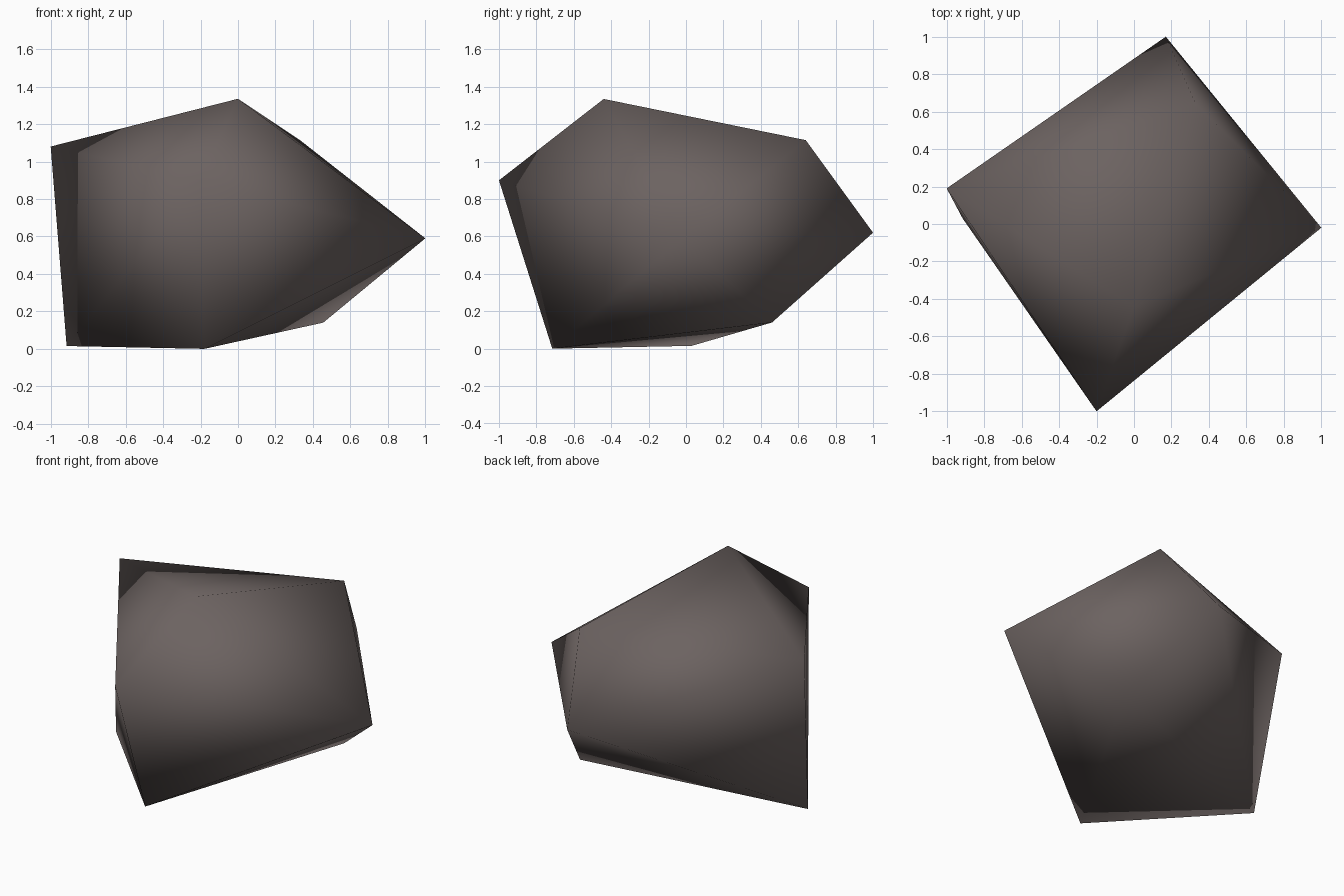
import bpy, bmesh

if "Cube" in bpy.data.objects:
    bpy.data.objects.remove(bpy.data.objects["Cube"])

# Corner points of the boulder, wrapped in a convex hull
corners = [
    (0.00, -0.44, 1.335),   # peak
    (0.33, 0.64, 1.115),    # rear shoulder
    (-1.00, 0.19, 1.08),    # left shoulder
    (-0.20, -1.00, 0.90),   # front nose
    (0.17, 1.00, 0.62),     # rear nose
    (1.00, -0.02, 0.59),    # right nose
    (0.455, 0.46, 0.14),    # rear right foot
    (-0.915, 0.03, 0.015),  # left foot
    (-0.18, -0.715, 0.00),  # front foot
]

stone = bpy.data.materials.new("dark_stone")
stone.diffuse_color = (0.15, 0.124, 0.119, 1.0)
stone.use_nodes = True
stone.node_tree.nodes["Principled BSDF"].inputs["Base Color"].default_value = stone.diffuse_color

bm = bmesh.new()
for p in corners:
    bm.verts.new(p)
bmesh.ops.convex_hull(bm, input=bm.verts[:])
bmesh.ops.recalc_face_normals(bm, faces=bm.faces[:])

# Smooth shading over every edge, as on a low-poly rock
for f in bm.faces:
    f.smooth = True

mesh = bpy.data.meshes.new("boulder")
bm.to_mesh(mesh)
bm.free()
mesh.materials.append(stone)
boulder = bpy.data.objects.new("boulder", mesh)
bpy.context.collection.objects.link(boulder)
